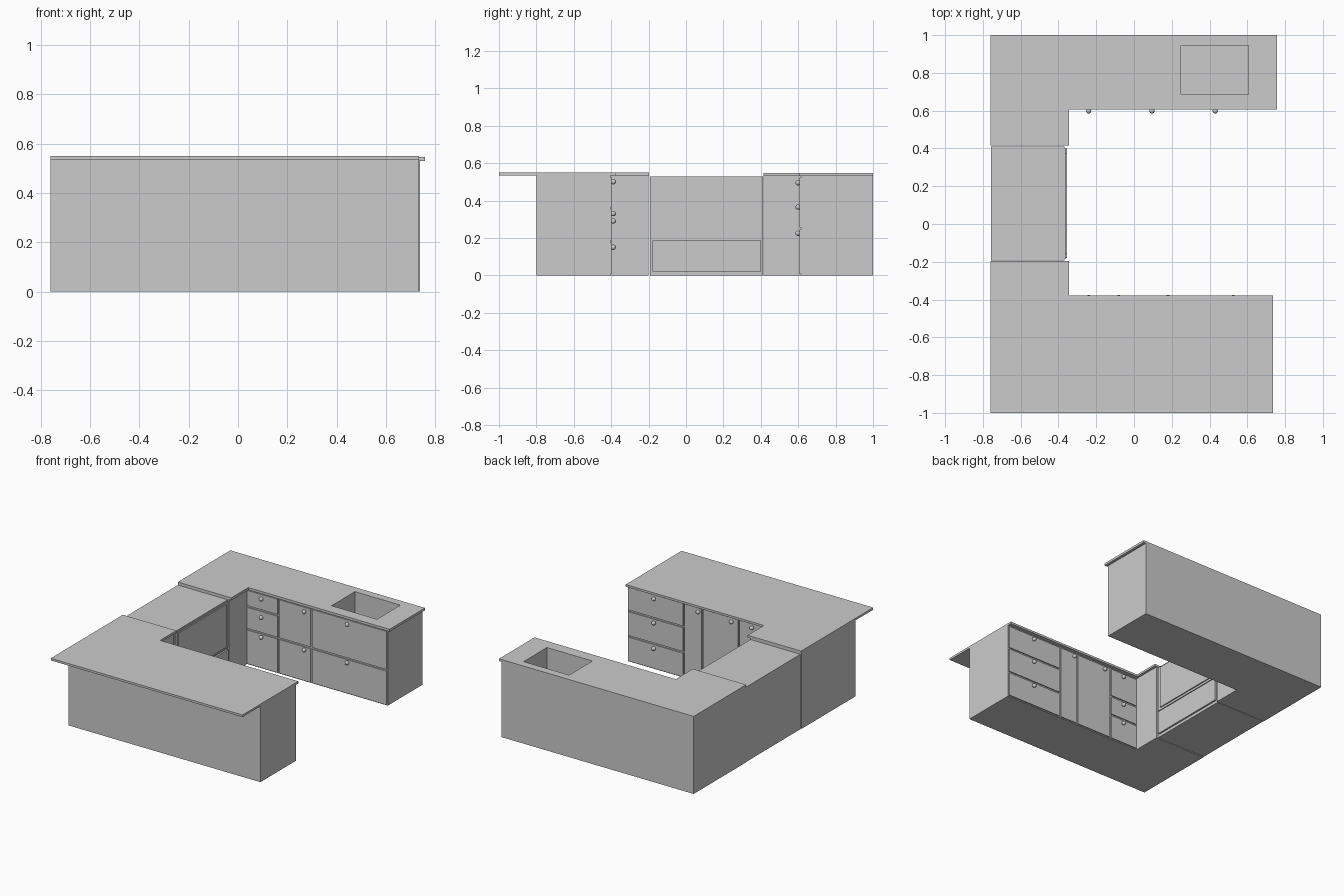
import bpy, bmesh

if "Cube" in bpy.data.objects:
    bpy.data.objects.remove(bpy.data.objects["Cube"])


def prism(name, outline, z0, z1):
    """Vertical extrusion of a flat outline."""
    bm = bmesh.new()
    face = bm.faces.new([bm.verts.new((x, y, z0)) for x, y in outline])
    out = bmesh.ops.extrude_face_region(bm, geom=[face])
    top = [v for v in out["geom"] if isinstance(v, bmesh.types.BMVert)]
    bmesh.ops.translate(bm, verts=top, vec=(0, 0, z1 - z0))
    bmesh.ops.recalc_face_normals(bm, faces=bm.faces)
    me = bpy.data.meshes.new(name)
    bm.to_mesh(me)
    bm.free()
    ob = bpy.data.objects.new(name, me)
    bpy.context.collection.objects.link(ob)
    return ob


def box(name, x0, x1, y0, y1, z0, z1):
    return prism(name, [(x0, y0), (x1, y0), (x1, y1), (x0, y1)], z0, z1)


def knob(name, x, y, z):
    bpy.ops.mesh.primitive_uv_sphere_add(segments=16, ring_count=10, radius=0.014,
                                         location=(x, y, z))
    ob = bpy.context.object
    ob.name = name
    bpy.ops.object.shade_smooth()


def cabinet_fronts(prefix, y, out, columns):
    """Panels with knobs; out is the facing direction along y."""
    gap = 0.006
    for c, (x0, x1, kx, splits, knobs) in enumerate(columns):
        for r, kz in enumerate(knobs):
            tag = f"{c + 1}_{r + 1}"
            ya, yb = sorted((y - out * 0.002, y + out * 0.008))
            box(f"{prefix}_panel_{tag}", x0 + gap, x1 - gap, ya, yb,
                splits[r] + gap, splits[r + 1] - gap)
            knob(f"{prefix}_knob_{tag}", kx, y + out * 0.016, kz)


L, LEG = -0.76, -0.36

# Back counter: L-shaped cabinet and worktop
back_cab = prism("back_cabinet", [(L, 0.415), (LEG, 0.415), (LEG, 0.615),
                                  (0.738, 0.615), (0.738, 1.0), (L, 1.0)], 0, 0.53)
back_top = prism("back_worktop", [(L, 0.415), (-0.343, 0.415), (-0.343, 0.605),
                                  (0.758, 0.605), (0.758, 1.0), (L, 1.0)], 0.53, 0.547)

# Sink basin cut through the worktop into the cabinet
cutter = box("sink_cutter", 0.25, 0.605, 0.685, 0.945, 0.33, 0.7)
cutter.hide_render = True
cutter.hide_set(True)
for ob in (back_cab, back_top):
    mod = ob.modifiers.new("sink", "BOOLEAN")
    mod.operation = "DIFFERENCE"
    mod.solver = "EXACT"
    mod.object = cutter

# Front counter: cabinet and overhanging breakfast bar top
prism("front_cabinet", [(L, -0.8), (0.735, -0.8), (0.735, -0.405), (LEG, -0.405),
                        (LEG, -0.2), (L, -0.2)], 0, 0.535)
prism("front_worktop", [(L, -1.0), (0.735, -1.0), (0.735, -0.378), (-0.343, -0.378),
                        (-0.343, -0.197), (L, -0.197)], 0.535, 0.55)

# Drawer and door fronts: x range, knob x, row splits, knob heights
cabinet_fronts("back", 0.615, -1, [
    (-0.36, -0.11, -0.24, (0, 0.25, 0.41, 0.53), (0.225, 0.365, 0.495)),
    (-0.11, 0.145, 0.095, (0, 0.25, 0.53), (0.225, 0.495)),
    (0.145, 0.738, 0.43, (0, 0.25, 0.53), (0.225, 0.495)),
])
cabinet_fronts("front", -0.405, 1, [
    (0.295, 0.735, 0.525, (0, 0.18, 0.36, 0.53), (0.15, 0.33, 0.5)),
    (0.15, 0.295, 0.18, (0, 0.53), (0.5,)),
    (-0.135, 0.15, -0.08, (0, 0.53), (0.5,)),
    (-0.36, -0.135, -0.24, (0, 0.18, 0.32, 0.53), (0.15, 0.29, 0.5)),
])

# Oven between the two counters
box("oven_body", L + 0.003, -0.368, -0.193, 0.411, 0, 0.528)
box("oven_drawer", -0.37, -0.356, -0.18, 0.4, 0.02, 0.185)
box("oven_door", -0.37, -0.362, -0.185, 0.403, 0.195, 0.523)
box("oven_window", -0.364, -0.354, -0.157, 0.375, 0.21, 0.512)
